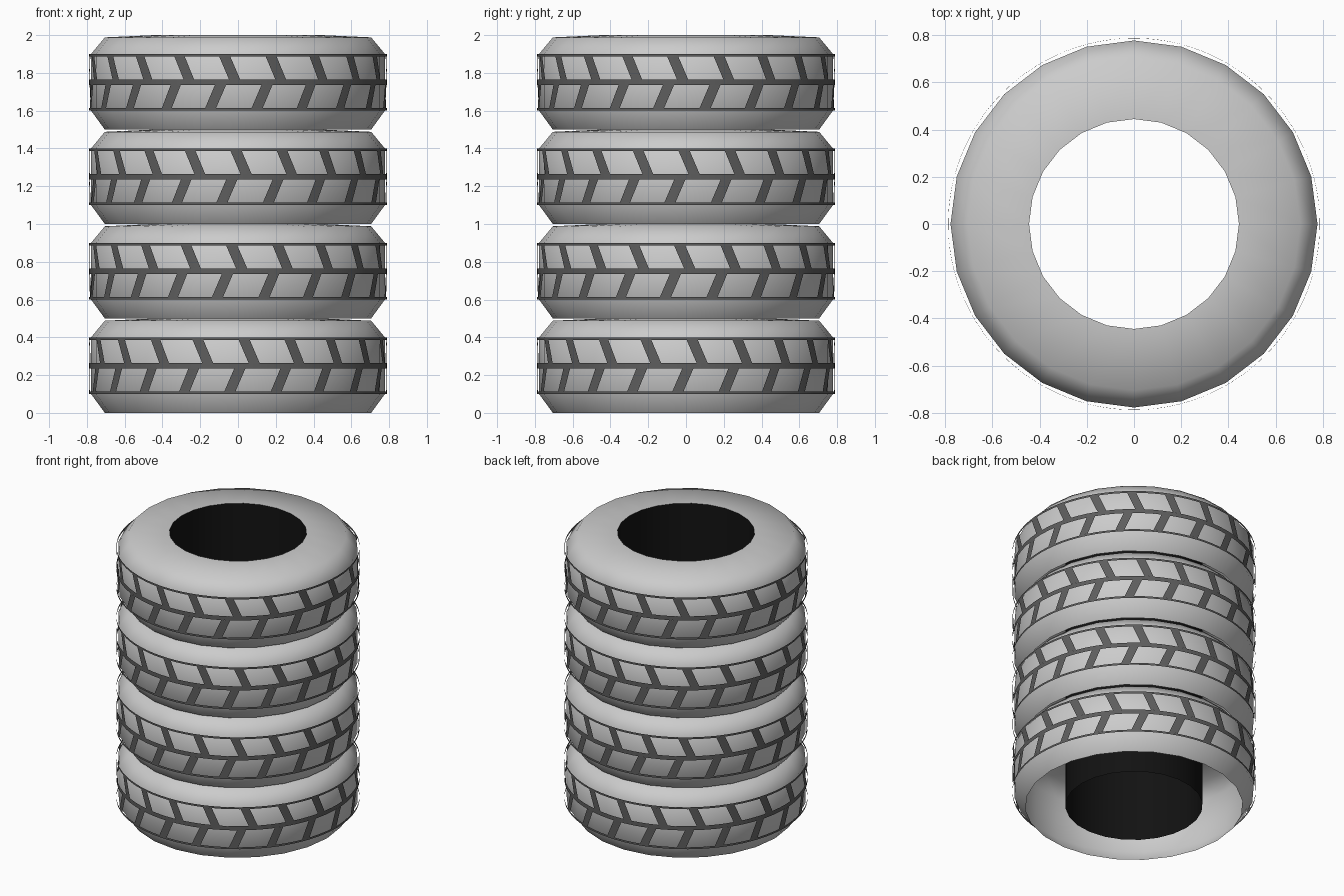
import bpy, bmesh
from math import sin, cos, radians, pi

if "Cube" in bpy.data.objects:
    bpy.data.objects.remove(bpy.data.objects["Cube"])

def material(name, v):
    m = bpy.data.materials.new(name)
    m.diffuse_color = (v, v, v, 1)
    m.use_nodes = True
    m.node_tree.nodes["Principled BSDF"].inputs["Base Color"].default_value = m.diffuse_color
    return m

dark = material("dark_tread", 0.11)
black = material("black_liner", 0.006)

def finish(name, bm, mat=None):
    me = bpy.data.meshes.new(name)
    bm.to_mesh(me)
    bm.free()
    for p in me.polygons:
        p.use_smooth = True
    if mat:
        me.materials.append(mat)
    ob = bpy.data.objects.new(name, me)
    bpy.context.collection.objects.link(ob)
    return ob

def point(r, deg, z):
    # angle 0 is the front (-y), positive towards +x
    a = radians(deg)
    return (r * sin(a), -r * cos(a), z)

def lathe(bm, profile, sides):
    # profile runs bottom to top on the outside, so faces point outward
    rows = [[bm.verts.new(point(r, 360 * i / sides, z)) for i in range(sides)]
            for r, z in profile]
    for a, b in zip(rows, rows[1:]):
        for i in range(sides):
            j = (i + 1) % sides
            bm.faces.new((a[i], a[j], b[j], b[i]))

def slanted_bar(bm, r, low, high, z0, z1, width, steps=3):
    # bar centre runs from angle low at z0 to angle high at z1
    offs = [width * (k / steps - 0.5) for k in range(steps + 1)]
    bot = [bm.verts.new(point(r, low + o, z0)) for o in offs]
    top = [bm.verts.new(point(r, high + o, z1)) for o in offs]
    for k in range(steps):
        bm.faces.new((bot[k], bot[k + 1], top[k + 1], top[k]))

TYRE = [(0.705, 0.0), (0.778, 0.1), (0.778, 0.4), (0.705, 0.488), (0.445, 0.5)]
TREAD_R = 0.788
BARS = 20
PHASES = [4.3, -0.5, 1.2, -3.2]   # rotation of each tyre's tread

for n, phase in enumerate(PHASES):
    # tyre body, open underneath
    bm = bmesh.new()
    lathe(bm, TYRE, 24)
    body = finish(f"tyre_{n + 1}", bm)
    body.location.z = 0.5 * n

    # raised tread: three rings joined by two rows of slanted bars
    bm = bmesh.new()
    for z0, z1 in ((0.1, 0.114), (0.235, 0.265), (0.386, 0.4)):
        lathe(bm, [(TREAD_R, z0), (TREAD_R, z1)], 80)
    for i in range(BARS):
        up = phase + 360 / BARS * i
        lo = up - 5.5
        slanted_bar(bm, TREAD_R, up + 1.9, up - 1.9, 0.265, 0.386, 4.3)
        slanted_bar(bm, TREAD_R, lo - 1.9, lo + 1.9, 0.114, 0.235, 4.3)
    tread = finish(f"tread_{n + 1}", bm, dark)
    tread.location.z = 0.5 * n

# black inner tube through the whole stack
bm = bmesh.new()
lathe(bm, [(0.445, 0.0), (0.445, 2.0)], 24)
finish("inner_tube", bm, black)
